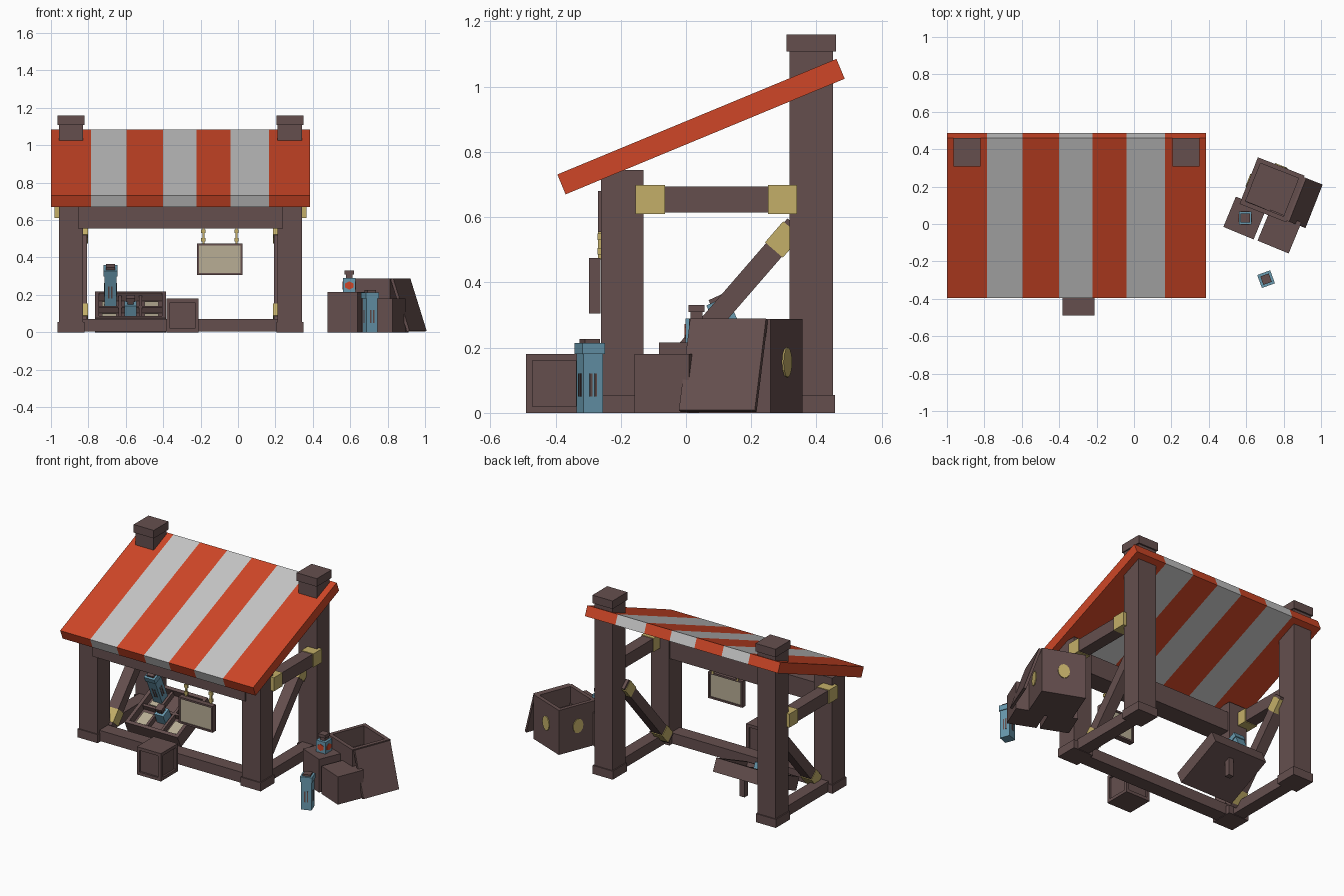
import bpy, bmesh, math
from mathutils import Matrix, Vector

if "Cube" in bpy.data.objects:
    bpy.data.objects.remove(bpy.data.objects["Cube"])

def material(name, rgb):
    m = bpy.data.materials.new(name)
    m.diffuse_color = (*rgb, 1)
    m.use_nodes = True
    m.node_tree.nodes["Principled BSDF"].inputs["Base Color"].default_value = m.diffuse_color
    return m

WOOD = material("brown wood", (0.13, 0.078, 0.076))
RED = material("awning red", (0.62, 0.062, 0.02))
GREY = material("awning pale grey", (0.56, 0.56, 0.56))
BRASS = material("brass", (0.55, 0.43, 0.14))
BEIGE = material("beige board", (0.48, 0.42, 0.30))
BLUE = material("bottle blue", (0.14, 0.32, 0.43))

I4 = Matrix.Identity(4)
T = Matrix.Translation
def R(deg, axis):
    return Matrix.Rotation(math.radians(deg), 4, axis)

def finish(name, bm, mats):
    me = bpy.data.meshes.new(name)
    bm.to_mesh(me)
    bm.free()
    for m in mats:
        me.materials.append(m)
    ob = bpy.data.objects.new(name, me)
    bpy.context.collection.objects.link(ob)
    return ob

def box(name, lo, hi, mat, M=I4, panels=(), margin=0.025, depth=0.012, inner=None):
    """Box from lo to hi; faces whose normal is in panels get a recessed panel."""
    lo, hi = Vector(lo), Vector(hi)
    bm = bmesh.new()
    bmesh.ops.create_cube(bm, size=1, matrix=T((lo + hi) / 2) @ Matrix.Diagonal((*(hi - lo), 1)))
    bm.normal_update()
    picked = [f for f in bm.faces if any(f.normal.dot(Vector(p)) > 0.9 for p in panels)]
    if picked:
        bmesh.ops.inset_individual(bm, faces=picked, thickness=margin)
        for f in picked:
            n = f.normal.copy()
            face = bmesh.ops.extrude_discrete_faces(bm, faces=[f])["faces"][0]
            bmesh.ops.translate(bm, verts=face.verts[:], vec=-n * depth)
            face.material_index = 1 if inner else 0
    bm.transform(M)
    return finish(name, bm, [mat] + ([inner] if inner else []))

def disc(name, M, rx, ry, mat, sides=12, thick=0.008):
    """Thin plate facing local z."""
    bm = bmesh.new()
    bmesh.ops.create_cone(bm, cap_ends=True, segments=sides, radius1=1, radius2=1, depth=thick,
                          matrix=Matrix.Diagonal((rx, ry, 1, 1)))
    bm.transform(M)
    return finish(name, bm, [mat])

def centred(name, M, w, z0, z1, mat, **kw):
    return box(name, (-w / 2, -w / 2, z0), (w / 2, w / 2, z1), mat, M, **kw)

# ---------------- stall frame, mirrored about its own centre line
CX = -0.3075
for s, side in ((-1, "left"), (1, "right")):
    def bx(name, a, b, y0, y1, z0, z1, mat):
        xs = sorted((CX + s * a, CX + s * b))
        return box(f"{side}_{name}", (xs[0], y0, z0), (xs[1], y1, z1), mat)
    bx("front_post", 0.52, 0.65, -0.26, -0.13, 0, 0.745, WOOD)
    bx("front_post_base", 0.513, 0.657, -0.267, -0.123, 0, 0.055, WOOD)
    bx("back_post", 0.52, 0.65, 0.318, 0.45, 0, 1.12, WOOD)
    bx("back_post_base", 0.513, 0.657, 0.311, 0.457, 0, 0.055, WOOD)
    bx("back_post_cap", 0.513, 0.657, 0.308, 0.46, 1.108, 1.16, WOOD)
    # upper side rail with brass ends
    bx("upper_rail", 0.59, 0.667, -0.15, 0.335, 0.614, 0.694, WOOD)
    bx("upper_rail_front_sleeve", 0.585, 0.673, -0.155, -0.065, 0.61, 0.698, BRASS)
    bx("upper_rail_back_sleeve", 0.585, 0.673, 0.252, 0.34, 0.61, 0.698, BRASS)
    bx("ground_rail", 0.545, 0.625, -0.14, 0.33, 0.003, 0.07, WOOD)
    # diagonal brace with brass ends
    a, b = Vector((0, -0.12, 0.05)), Vector((0, 0.335, 0.575))
    L = (b - a).length
    M = T((CX + s * 0.535, a.y, a.z)) @ R(-math.degrees(math.atan2(b.y - a.y, b.z - a.z)), 'X')
    box(f"{side}_brace", (-0.036, -0.032, 0), (0.036, 0.032, L), WOOD, M)
    for n, z in (("lower", 0.02), ("upper", L - 0.1)):
        box(f"{side}_brace_{n}_sleeve", (-0.04, -0.036, z), (0.04, 0.036, z + 0.085), BRASS, M)

box("front_beam", (-0.855, -0.27, 0.555), (0.24, -0.14, 0.68), WOOD)
box("front_ground_rail", (-0.84, -0.24, 0.003), (0.225, -0.15, 0.072), WOOD)

# ---------------- striped awning: one slab cut into seven bands
cuts = [-0.785, -0.595, -0.40, -0.222, -0.04, 0.167]
roof = box("awning", (-1, -0.463, -0.033), (0.385, 0.463, 0.033), RED,
           T((0, 0.046, 0.8775)) @ R(22.5, 'X'))
roof.data.materials.append(GREY)
bm = bmesh.new()
bm.from_mesh(roof.data)
for c in cuts:
    bmesh.ops.bisect_plane(bm, geom=bm.verts[:] + bm.edges[:] + bm.faces[:],
                           plane_co=(c, 0, 0), plane_no=(1, 0, 0))
for f in bm.faces:
    f.material_index = sum(f.calc_center_median().x > c for c in cuts) % 2
bm.to_mesh(roof.data)
bm.free()

# ---------------- hanging sign
box("hanging_sign", (-0.22, -0.298, 0.305), (0.025, -0.262, 0.475), WOOD,
    panels=[(0, 1, 0), (0, -1, 0)], margin=0.016, depth=0.007, inner=BEIGE)
for x in (-0.185, -0.008):
    box("sign_chain", (x - 0.006, -0.27, 0.47), (x + 0.006, -0.26, 0.56), BRASS)
    for z in (0.485, 0.53):
        box("sign_chain_link", (x - 0.012, -0.272, z), (x + 0.012, -0.258, z + 0.02), BRASS)

# ---------------- bottles
def tall_bottle(M):
    centred("tall_bottle_body", M, 0.064, 0, 0.18, BLUE)
    centred("tall_bottle_collar", M, 0.074, 0.18, 0.214, BLUE)
    centred("tall_bottle_stopper", M, 0.048, 0.214, 0.226, WOOD)
    for k in range(4):
        Q = M @ R(90 * k, 'Z')
        for x in (-0.008, 0.008):
            box("tall_bottle_slit", (x - 0.004, -0.034, 0.05), (x + 0.004, -0.03, 0.12), WOOD, Q)

def small_bottle(M, k=1.0, label=True):
    centred("small_bottle_body", M, 0.068 * k, 0, 0.075 * k, BLUE)
    centred("small_bottle_neck", M, 0.036 * k, 0.075 * k, 0.095 * k, WOOD)
    centred("small_bottle_cap", M, 0.05 * k, 0.095 * k, 0.115 * k, WOOD)
    for a in (range(4) if label else ()):
        disc("small_bottle_label", M @ R(90 * a, 'Z') @ T((0, -0.034 * k, 0.035 * k)) @ R(90, 'X'),
             0.025 * k, 0.022 * k, RED, 6, 0.006)

# ---------------- tilted display tray
TR = T((-0.575, -0.035, 0)) @ R(24.5, 'X')
W, D = 0.19, 0.34
box("tray_floor", (-W, 0, 0), (W, D, 0.04), WOOD, TR)
for x in (-W + 0.011, W - 0.011):
    box("tray_side", (x - 0.011, 0, 0.035), (x + 0.011, D, 0.085), WOOD, TR)
for y in (0.011, D - 0.011):
    box("tray_end", (-W + 0.02, y - 0.011, 0.035), (W - 0.02, y + 0.011, 0.085), WOOD, TR)
for x in (-0.055, 0.055):
    box("tray_divider", (x - 0.008, 0.02, 0.035), (x + 0.008, D - 0.02, 0.072), WOOD, TR)
box("tray_cross_divider", (-W + 0.02, D / 2 - 0.008, 0.035), (W - 0.02, D / 2 + 0.008, 0.072), WOOD, TR)
for x in (-0.113, 0.113):
    for y in (0.094, 0.246):
        box("tray_paper", (x - 0.038, y - 0.045, 0.039), (x + 0.038, y + 0.045, 0.048), BEIGE, TR)
box("tray_leg", (-0.57, 0.18, 0), (-0.535, 0.215, 0.125), WOOD)
tall_bottle(TR @ T((-0.107, 0.262, 0.045)))
small_bottle(TR @ T((0, 0.13, 0.04)), 0.95, False)

# ---------------- crates
SIDES = [(1, 0, 0), (-1, 0, 0), (0, 1, 0), (0, -1, 0)]
box("front_crate", (-0.383, -0.49, 0), (-0.21, -0.317, 0.18), WOOD, panels=SIDES, margin=0.028)

C = T((0.738, 0.183, 0)) @ R(-21.5, 'Z')
centred("open_crate", C, 0.268, 0, 0.288, WOOD, panels=[(0, 0, 1)], margin=0.035, depth=0.12)
for a in (90, 180, 270):
    disc("open_crate_badge", C @ R(a, 'Z') @ T((0, -0.135, 0.155)) @ R(90, 'X'), 0.036, 0.046, BRASS)
box("leaning_lid", (-0.008, -0.125, -0.148), (0.008, 0.125, 0.148), WOOD,
    C @ T((0.187, 0, 0.146)) @ R(-18.5, 'Y'))
centred("middle_crate", T((0.592, 0.032, 0)) @ R(-22.5, 'Z'), 0.175, 0, 0.215, WOOD)
centred("low_crate", T((0.778, -0.04, 0)) @ R(-22.5, 'Z'), 0.18, 0, 0.18, WOOD)
small_bottle(T((0.595, 0.032, 0.215)))
tall_bottle(T((0.706, -0.295, 0)) @ R(20, 'Z'))
